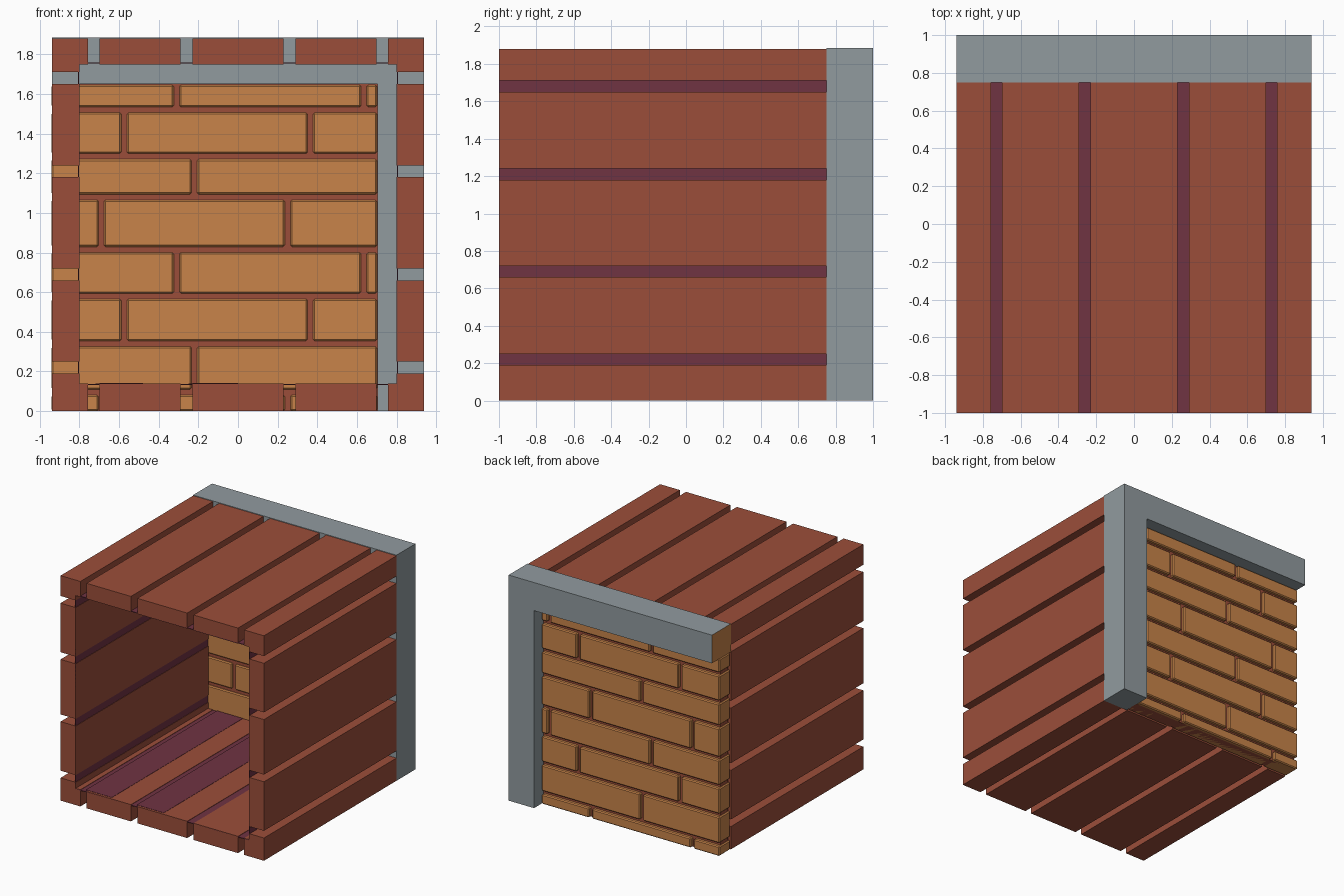
import bpy, bmesh
from mathutils import Matrix, Vector

if "Cube" in bpy.data.objects:
    bpy.data.objects.remove(bpy.data.objects["Cube"])


def material(name, rgb):
    m = bpy.data.materials.new(name)
    m.diffuse_color = (*rgb, 1)
    m.use_nodes = True
    m.node_tree.nodes["Principled BSDF"].inputs["Base Color"].default_value = m.diffuse_color
    return m


RED = material("red wood", (0.33, 0.076, 0.042))
PURPLE = material("dark purple", (0.162, 0.033, 0.055))
ORANGE = material("orange brick", (0.578, 0.231, 0.068))
GREY = material("grey stone", (0.283, 0.328, 0.347))


def add_box(bm, x0, x1, y0, y1, z0, z1):
    c = Vector(((x0 + x1) / 2, (y0 + y1) / 2, (z0 + z1) / 2))
    s = Matrix.Diagonal((x1 - x0, y1 - y0, z1 - z0, 1))
    bmesh.ops.create_cube(bm, size=1, matrix=Matrix.Translation(c) @ s)


def finish(bm, name, *mats):
    me = bpy.data.meshes.new(name)
    bm.to_mesh(me)
    bm.free()
    ob = bpy.data.objects.new(name, me)
    bpy.context.collection.objects.link(ob)
    for m in mats:
        me.materials.append(m)
    return ob


def boxes(name, mat, items):
    bm = bmesh.new()
    for b in items:
        add_box(bm, *b)
    return finish(bm, name, mat)


def profile(name, mat, pts, y0, y1):
    """Extrude an x-z outline along y."""
    bm = bmesh.new()
    f = bm.faces.new([bm.verts.new((x, y0, z)) for x, z in pts])
    r = bmesh.ops.extrude_face_region(bm, geom=[f])
    moved = [v for v in r["geom"] if isinstance(v, bmesh.types.BMVert)]
    bmesh.ops.translate(bm, verts=moved, vec=(0, y1 - y0, 0))
    bmesh.ops.recalc_face_normals(bm, faces=bm.faces[:])
    return finish(bm, name, mat)


F, B = -1.0, 0.75          # tunnel front and back
W, T, H = 0.94, 0.80, 1.88  # outer half width, inner half width, height

# planks of the side walls, ceiling and floor
for name, s in (("left", -1), ("right", 1)):
    xs = sorted((s * W, s * T))
    boxes(name + "_wall_planks", RED, [(*xs, F, B, a, b) for a, b in
          ((0.25, 0.66), (0.72, 1.18), (1.24, 1.65))])
    # L-shaped corner planks
    profile(name + "_top_corner_plank", RED,
            [(s * W, 1.71), (s * W, H), (s * 0.757, H), (s * 0.757, 1.75),
             (s * T, 1.75), (s * T, 1.71)], F, B)
    profile(name + "_bottom_corner_plank", RED,
            [(s * W, 0), (s * W, 0.19), (s * T, 0.19), (s * T, 0.14),
             (s * 0.757, 0.14), (s * 0.757, 0)], F, B)

spans = ((-0.70, -0.29), (-0.23, 0.23), (0.29, 0.70))
boxes("ceiling_planks", RED, [(a, b, F, B, 1.75, H) for a, b in spans])
boxes("floor_planks", RED, [(a, b, F, B, 0, 0.14) for a, b in spans])

# purple lining showing in the gaps between planks
boxes("tunnel_lining", PURPLE, [
    (-T - 0.008, -T - 0.003, F, B, 0.14, 1.75),
    (T + 0.003, T + 0.008, F, B, 0.14, 1.75),
    (-T, T, F, B, 0.132, 0.137),
    (-T, T, F, B, 1.753, 1.758)])
boxes("floor_strips", PURPLE, [(-0.72, -0.48, F + 0.02, B, 0.138, 0.142),
                               (-0.25, 0.0, F + 0.02, B, 0.138, 0.142)])

# back wall: mortar slab with bricks showing on both sides
boxes("mortar", RED, [(-0.93, 0.71, 0.775, 0.875, 0.0, 1.66)])
rows = (0, 0.095, 0.34, 0.58, 0.815, 1.08, 1.285, 1.52, 1.66)
seams = ((-0.69, 0.25), (-0.22,), (-0.575, 0.365), (-0.31, 0.635))
bm = bmesh.new()
for i in range(len(rows) - 1):
    cuts = [-W - 0.015, *seams[i % 4], 0.715]
    for a, b in zip(cuts, cuts[1:]):
        add_box(bm, a + 0.014, b - 0.014, 0.76, 0.905,
                rows[i] + (0.014 if i else 0), rows[i + 1] - 0.014)
bricks = finish(bm, "bricks", ORANGE)
bev = bricks.modifiers.new("soft_edges", "BEVEL")
bev.width = 0.008
bev.segments = 1

# grey stone post and top beam; the beam's cut left end is orange
boxes("stone_post", GREY, [(0.705, W, B, 1.0, 0, 1.65)])
bm = bmesh.new()
add_box(bm, -W, W, B, 1.0, 1.65, H + 0.005)
bm.normal_update()
for f in bm.faces:
    f.material_index = 1 if f.normal.x < -0.9 else 0
finish(bm, "stone_beam", GREY, ORANGE)
